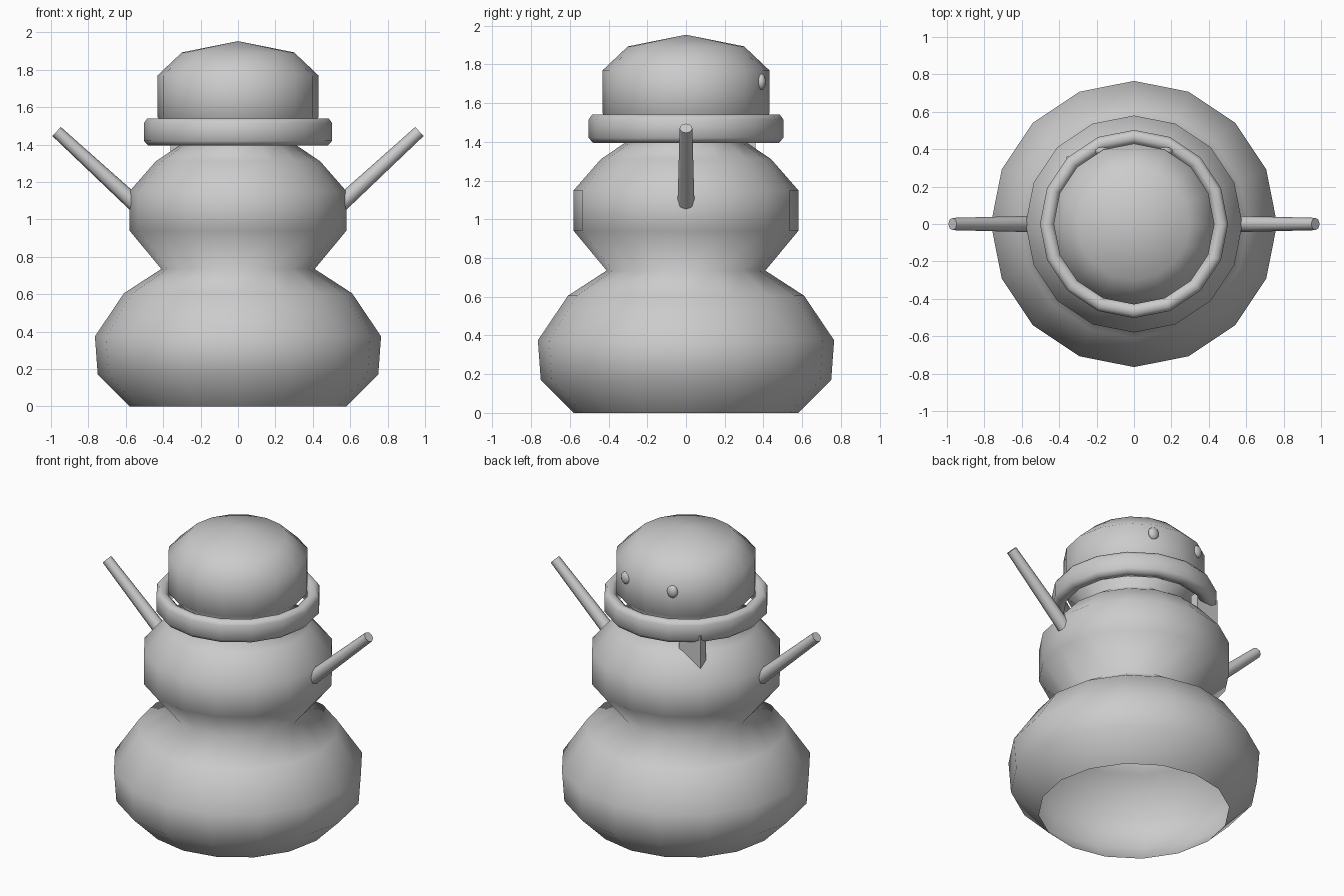
import bpy, bmesh, math
from mathutils import Vector

if "Cube" in bpy.data.objects:
    bpy.data.objects.remove(bpy.data.objects["Cube"])


def add(name, bm, smooth=True):
    bmesh.ops.remove_doubles(bm, verts=bm.verts, dist=1e-5)
    bmesh.ops.recalc_face_normals(bm, faces=bm.faces)
    for f in bm.faces:
        f.smooth = smooth
    me = bpy.data.meshes.new(name)
    bm.to_mesh(me)
    bm.free()
    ob = bpy.data.objects.new(name, me)
    bpy.context.collection.objects.link(ob)
    return ob


def lathe(name, profile, closed=False, n=16):
    bm = bmesh.new()
    vs = [bm.verts.new((r, 0, z)) for r, z in profile]
    pairs = list(zip(vs, vs[1:])) + ([(vs[-1], vs[0])] if closed else [])
    edges = [bm.edges.new(p) for p in pairs]
    bmesh.ops.spin(bm, geom=vs + edges, cent=(0, 0, 0), axis=(0, 0, 1),
                   angle=math.tau, steps=n, use_merge=True)
    return add(name, bm)


# Three stacked snowballs as one turned skin, open underneath
lathe("body", [(.58, 0), (.75, .17), (.765, .375), (.61, .605), (.41, .735),
               (.58, .94), (.58, 1.15), (.44, 1.31), (.30, 1.405),
               (.43, 1.545), (.43, 1.77), (.30, 1.893), (0, 1.953)])

# Scarf band with softened edges
lathe("scarf", [(.43, 1.40), (.48, 1.395), (.503, 1.42), (.503, 1.515),
                (.485, 1.54), (.455, 1.54), (.43, 1.525)], closed=True)

# Hanging scarf end
bm = bmesh.new()
bmesh.ops.create_cube(bm, size=1)
bmesh.ops.scale(bm, vec=(.16, .06, .33), verts=bm.verts)
bmesh.ops.translate(bm, vec=(-.28, .33, 1.285), verts=bm.verts)
add("scarf_end", bm, smooth=False)

for side, label in ((1, "right"), (-1, "left")):
    # Stick arm, slightly tapered
    a, b = Vector((side * .53, 0, 1.065)), Vector((side * .97, 0, 1.47))
    bm = bmesh.new()
    bmesh.ops.create_cone(bm, cap_ends=True, segments=8, radius1=.044,
                          radius2=.033, depth=(b - a).length)
    bmesh.ops.rotate(bm, verts=bm.verts, cent=(0, 0, 0),
                     matrix=(b - a).to_track_quat('Z', 'Y').to_matrix())
    bmesh.ops.translate(bm, vec=(a + b) / 2, verts=bm.verts)
    arm = add(label + "_arm", bm)
    for f in arm.data.polygons:
        f.use_smooth = len(f.vertices) == 4

    # Pebble eye
    bm = bmesh.new()
    bmesh.ops.create_uvsphere(bm, u_segments=10, v_segments=8, radius=.042)
    bmesh.ops.scale(bm, vec=(.9, .6, 1), verts=bm.verts)
    bmesh.ops.translate(bm, vec=(side * .17, .388, 1.71), verts=bm.verts)
    add(label + "_eye", bm)
